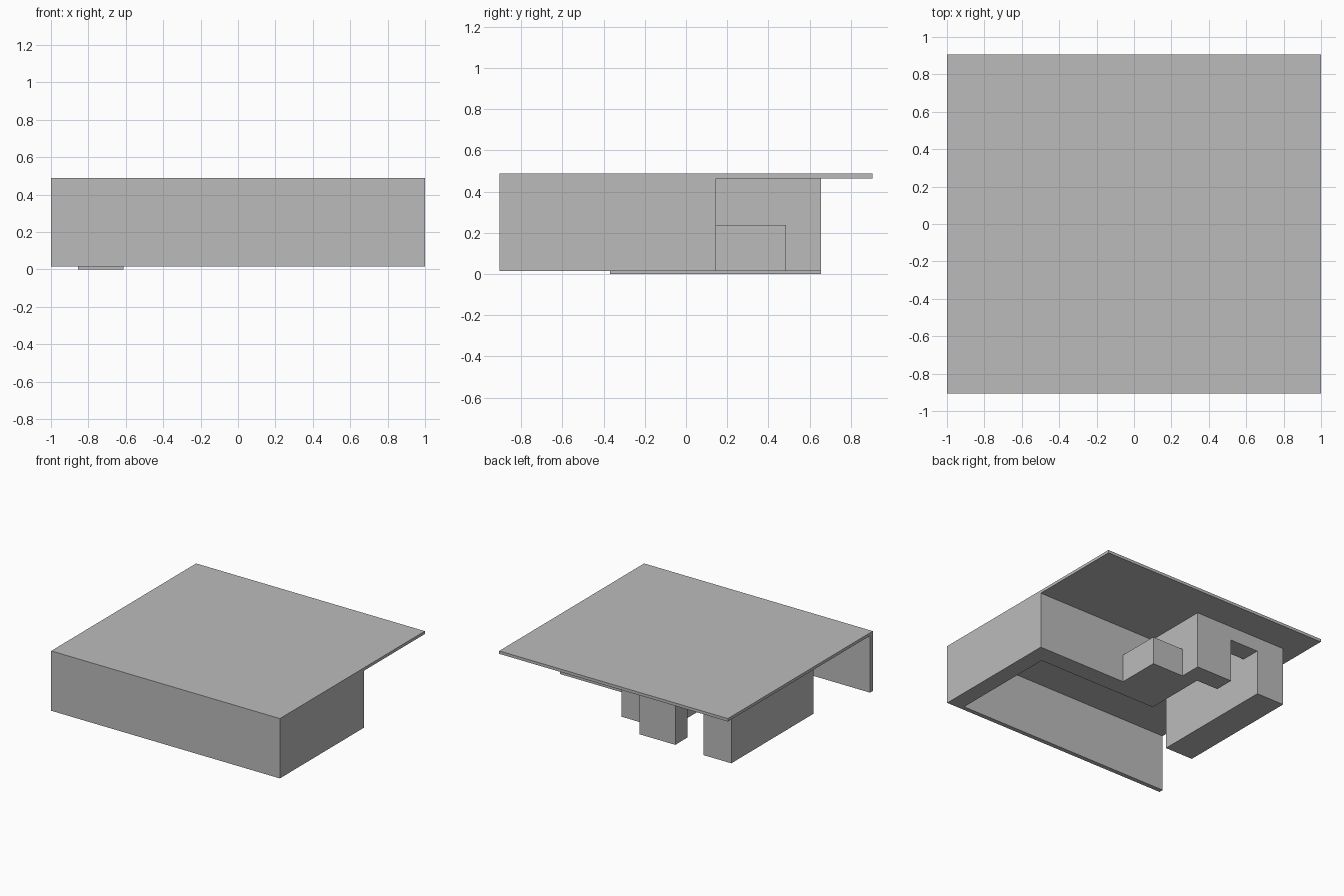
import bpy
import bmesh

if "Cube" in bpy.data.objects:
    bpy.data.objects.remove(bpy.data.objects["Cube"], do_unlink=True)

grey = bpy.data.materials.new("plain grey")
grey.use_nodes = True
colour = (0.5, 0.5, 0.5, 1)
grey.diffuse_color = colour
grey.node_tree.nodes["Principled BSDF"].inputs["Base Color"].default_value = colour


def extrude_plan(name, outline, bottom, top):
    """Raise a flat plan outline into a solid."""
    bm = bmesh.new()
    face = bm.faces.new([bm.verts.new((x, y, bottom)) for x, y in outline])
    raised = bmesh.ops.extrude_face_region(bm, geom=[face])["geom"]
    verts = [v for v in raised if isinstance(v, bmesh.types.BMVert)]
    bmesh.ops.translate(bm, verts=verts, vec=(0, 0, top - bottom))
    bmesh.ops.recalc_face_normals(bm, faces=bm.faces)
    mesh = bpy.data.meshes.new(name)
    bm.to_mesh(mesh)
    bm.free()
    mesh.materials.append(grey)
    obj = bpy.data.objects.new(name, mesh)
    bpy.context.collection.objects.link(obj)
    return obj


def block(name, x0, x1, y0, y1, bottom, top):
    return extrude_plan(name, [(x0, y0), (x1, y0), (x1, y1), (x0, y1)], bottom, top)


FLOOR, CEILING, ROOF = 0.015, 0.465, 0.488
FRONT, BACK, PORCH = -0.905, 0.145, 0.655

# Flat roof overhanging the back
block("roof_slab", -1, 1, FRONT, -FRONT, CEILING, ROOF)

# Continuous wall: thin front, left side, back, spur and door jamb
extrude_plan("walls", [
    (-1, FRONT), (1, FRONT), (1, BACK), (-0.05, BACK), (-0.05, PORCH),
    (-0.365, PORCH), (-0.365, 0.5), (-0.175, 0.5), (-0.175, 0),
    (0.87, 0), (0.87, -0.87), (-1, -0.87)], FLOOR, CEILING)

# Low block in the corner behind the back wall
block("low_block", -0.05, 0.225, BACK, 0.485, FLOOR, 0.237)

# Thick wall on the right, standing on the ground
block("side_block", -0.855, -0.612, -0.37, PORCH, 0, CEILING)

# Beam over the doorway
block("door_lintel", -0.612, -0.365, 0.5, PORCH, 0.355, CEILING)
